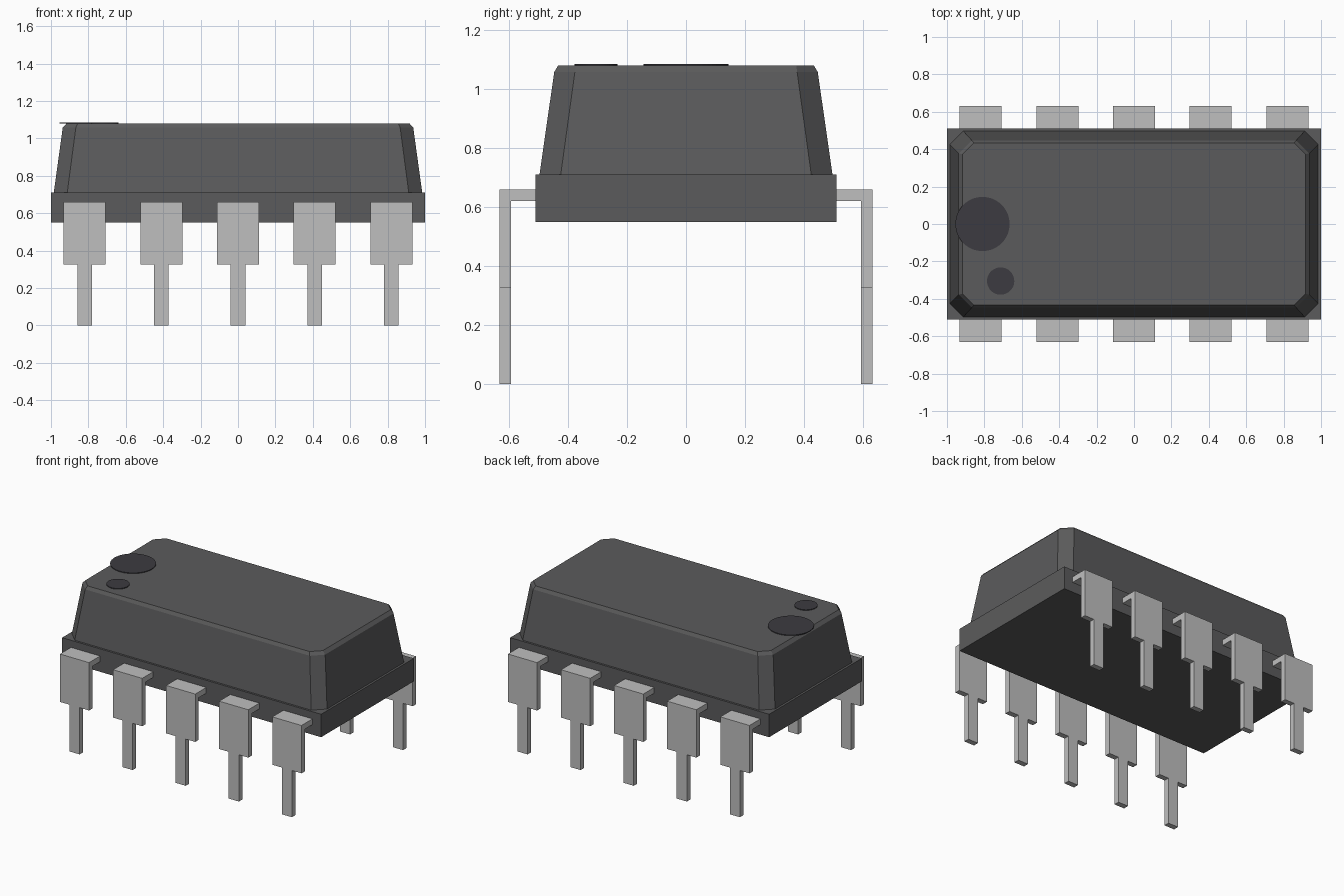
import bpy, bmesh, math

if "Cube" in bpy.data.objects:
    bpy.data.objects.remove(bpy.data.objects["Cube"])


def material(name, rgb):
    m = bpy.data.materials.new(name)
    m.diffuse_color = (*rgb, 1)
    m.use_nodes = True
    m.node_tree.nodes["Principled BSDF"].inputs["Base Color"].default_value = m.diffuse_color
    return m


BODY = material("charcoal_plastic", (0.105, 0.105, 0.107))
METAL = material("grey_metal", (0.52, 0.52, 0.52))
MARK = material("dark_marking", (0.045, 0.044, 0.052))


def finish(name, bm, mat):
    bmesh.ops.recalc_face_normals(bm, faces=bm.faces)
    mesh = bpy.data.meshes.new(name)
    bm.to_mesh(mesh)
    bm.free()
    mesh.materials.append(mat)
    obj = bpy.data.objects.new(name, mesh)
    bpy.context.collection.objects.link(obj)
    return obj


def loft(name, rings, mat):
    """Skin a closed solid through rings with equal point counts."""
    bm = bmesh.new()
    loops = [[bm.verts.new(p) for p in ring] for ring in rings]
    n = len(loops[0])
    for a, b in zip(loops, loops[1:]):
        for i in range(n):
            j = (i + 1) % n
            bm.faces.new((a[i], a[j], b[j], b[i]))
    bm.faces.new(loops[0])
    bm.faces.new(loops[-1])
    return finish(name, bm, mat)


def rect(hx, hy, z):
    return [(-hx, -hy, z), (hx, -hy, z), (hx, hy, z), (-hx, hy, z)]


def octagon(hx, hy, c, z):
    """Rectangle with cut corners."""
    return [(-hx + c, -hy, z), (hx - c, -hy, z), (hx, -hy + c, z), (hx, hy - c, z),
            (hx - c, hy, z), (-hx + c, hy, z), (-hx, hy - c, z), (-hx, -hy + c, z)]


# Lower slab and tapered, chamfered upper case
loft("body_base", [rect(1, 0.511, 0.55), rect(1, 0.511, 0.71)], BODY)
loft("body_top", [octagon(0.985, 0.497, 0.072, 0.71),
                  octagon(0.937, 0.447, 0.07, 1.058),
                  octagon(0.917, 0.434, 0.06, 1.08)], BODY)

# Round orientation marks on the top
for name, x, y, r in (("large_mark", -0.81, 0, 0.145), ("small_mark", -0.713, -0.305, 0.073)):
    rings = [[(x + r * math.cos(t * math.tau / 48), y + r * math.sin(t * math.tau / 48), z)
              for t in range(48)] for z in (1.079, 1.085)]
    loft(name, rings, MARK)


# Bent pins: stepped vertical blade with a shoulder running into the body
def pin(name, x, side):
    y_in, y_out = 0.594, 0.632
    w, t = 0.1125, 0.039
    blade = [(-t, 0), (t, 0), (t, 0.326), (w, 0.326), (w, 0.62),
             (-w, 0.62), (-w, 0.326), (-t, 0.326)]
    bm = bmesh.new()
    outer, inner = ([bm.verts.new((x + px, side * y, z)) for px, z in blade]
                    for y in (y_out, y_in))
    bm.faces.new(outer)
    bm.faces.new(inner)
    for i in range(8):
        if i != 4:  # open where the shoulder joins
            j = (i + 1) % 8
            bm.faces.new((outer[i], outer[j], inner[j], inner[i]))
    top_out, top_in, low_in = ([bm.verts.new((x + px, side * y, z)) for px in (w, -w)]
                               for y, z in ((y_out, 0.66), (0.5, 0.66), (0.5, 0.62)))
    path = [outer[4:6], top_out, top_in, low_in, inner[4:6]]
    for a, b in zip(path, path[1:]):
        bm.faces.new((a[0], a[1], b[1], b[0]))
    for k in (0, 1):
        bm.faces.new([p[k] for p in path])
    finish(name, bm, METAL)


for label, side in (("front", -1), ("back", 1)):
    for i in range(5):
        pin(f"{label}_pin_{i + 1}", (i - 2) * 0.41, side)
